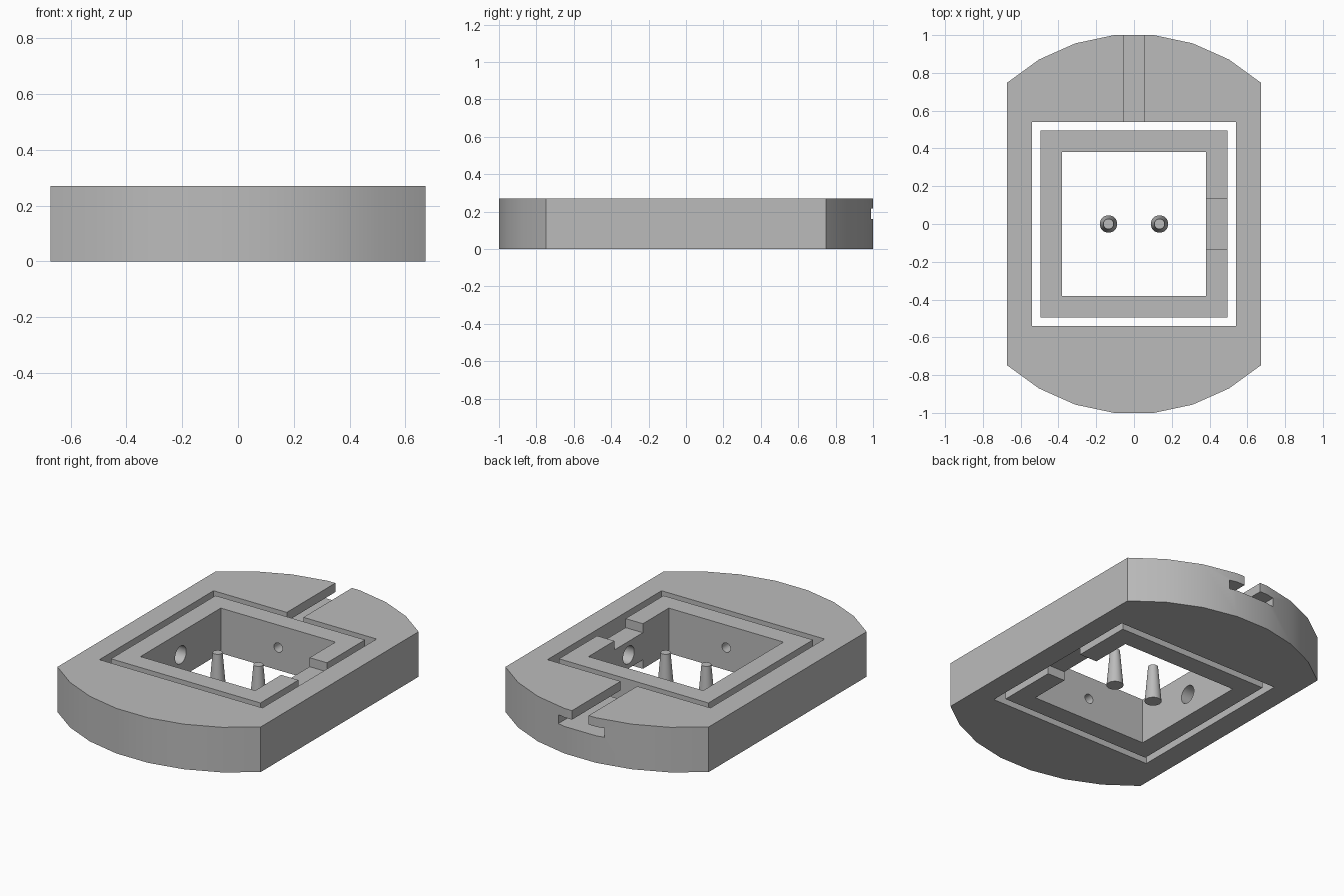
import bpy, bmesh, math
from mathutils import Matrix

if "Cube" in bpy.data.objects:
    bpy.data.objects.remove(bpy.data.objects["Cube"], do_unlink=True)

H = 0.27           # overall height
OPEN = 0.54        # half width of the opening in the plate
RING_OUT, RING_IN = 0.495, 0.38
NOTCH = 0.054      # depth of the ring notches

grey = bpy.data.materials.new("plain_grey")
grey.use_nodes = True
colour = (0.5, 0.5, 0.5, 1)
grey.diffuse_color = colour
grey.node_tree.nodes["Principled BSDF"].inputs["Base Color"].default_value = colour


def make(name, bm):
    mesh = bpy.data.meshes.new(name)
    bmesh.ops.recalc_face_normals(bm, faces=bm.faces)
    bm.to_mesh(mesh)
    bm.free()
    mesh.materials.append(grey)
    ob = bpy.data.objects.new(name, mesh)
    bpy.context.collection.objects.link(ob)
    return ob


def prism(name, outline, z0, z1):
    bm = bmesh.new()
    face = bm.faces.new([bm.verts.new((x, y, z0)) for x, y in outline])
    top = bmesh.ops.extrude_face_region(bm, geom=[face])["geom"]
    verts = [v for v in top if isinstance(v, bmesh.types.BMVert)]
    bmesh.ops.translate(bm, verts=verts, vec=(0, 0, z1 - z0))
    return make(name, bm)


def box(name, x0, x1, y0, y1, z0, z1):
    return prism(name, [(x0, y0), (x1, y0), (x1, y1), (x0, y1)], z0, z1)


def cone(name, r0, r1, depth, matrix, segments=32):
    bm = bmesh.new()
    bmesh.ops.create_cone(bm, cap_ends=True, segments=segments,
                          radius1=r0, radius2=r1, depth=depth, matrix=matrix)
    return make(name, bm)


def select(ob):
    bpy.ops.object.select_all(action="DESELECT")
    ob.select_set(True)
    bpy.context.view_layer.objects.active = ob


def cut(ob, cutters):
    select(ob)
    for cutter in cutters:
        cutter.hide_render = True
        mod = ob.modifiers.new("cut", "BOOLEAN")
        mod.operation, mod.solver, mod.object = "DIFFERENCE", "EXACT", cutter
        bpy.ops.object.modifier_apply(modifier=mod.name)
        bpy.data.objects.remove(cutter, do_unlink=True)


def smooth(ob):
    select(ob)
    bpy.ops.object.shade_smooth_by_angle(angle=math.radians(30))


# Outer plate: a 30-sided disc with its two sides cut off straight
R = 1 / math.cos(math.radians(6))
arc = [math.radians(a) for a in range(48, 133, 12)]
back = [(R * math.cos(a), R * math.sin(a)) for a in arc]
plate = prism("outer_plate", back + [(-x, -y) for x, y in back], 0, H)
cut(plate, [
    box("opening_cutter", -OPEN, OPEN, -OPEN, OPEN, -0.1, H + 0.1),
    box("slot_neck_cutter", -0.055, 0.055, 0.5, 1.1, 0.19, H + 0.1),
    box("slot_foot_cutter", -0.153, 0.153, 0.5, 1.1, 0.162, 0.216),
])
smooth(plate)

# Inner ring: square frame, notched above and below on one side, holes in each wall
ring = box("inner_ring", -RING_OUT, RING_OUT, -RING_OUT, RING_OUT, 0, H)
mid = Matrix.Translation((0, 0, H / 2))
cut(ring, [
    box("ring_cutter", -RING_IN, RING_IN, -RING_IN, RING_IN, -0.1, H + 0.1),
    box("top_notch_cutter", 0.3, 0.6, -0.135, 0.135, H - NOTCH, H + 0.1),
    box("bottom_notch_cutter", 0.3, 0.6, -0.135, 0.135, -0.1, NOTCH),
    cone("wide_hole_cutter", 0.053, 0.053, 1.4, mid @ Matrix.Rotation(math.pi / 2, 4, "Y")),
    cone("small_hole_cutter", 0.028, 0.028, 1.4, mid @ Matrix.Rotation(math.pi / 2, 4, "X")),
])
smooth(ring)

# Two tapered pegs standing in the middle
PEG = 0.216
for side, x in (("left", 0.135), ("right", -0.135)):
    peg = cone(side + "_peg", 0.046, 0.027, PEG, Matrix.Translation((x, 0, PEG / 2)))
    smooth(peg)
